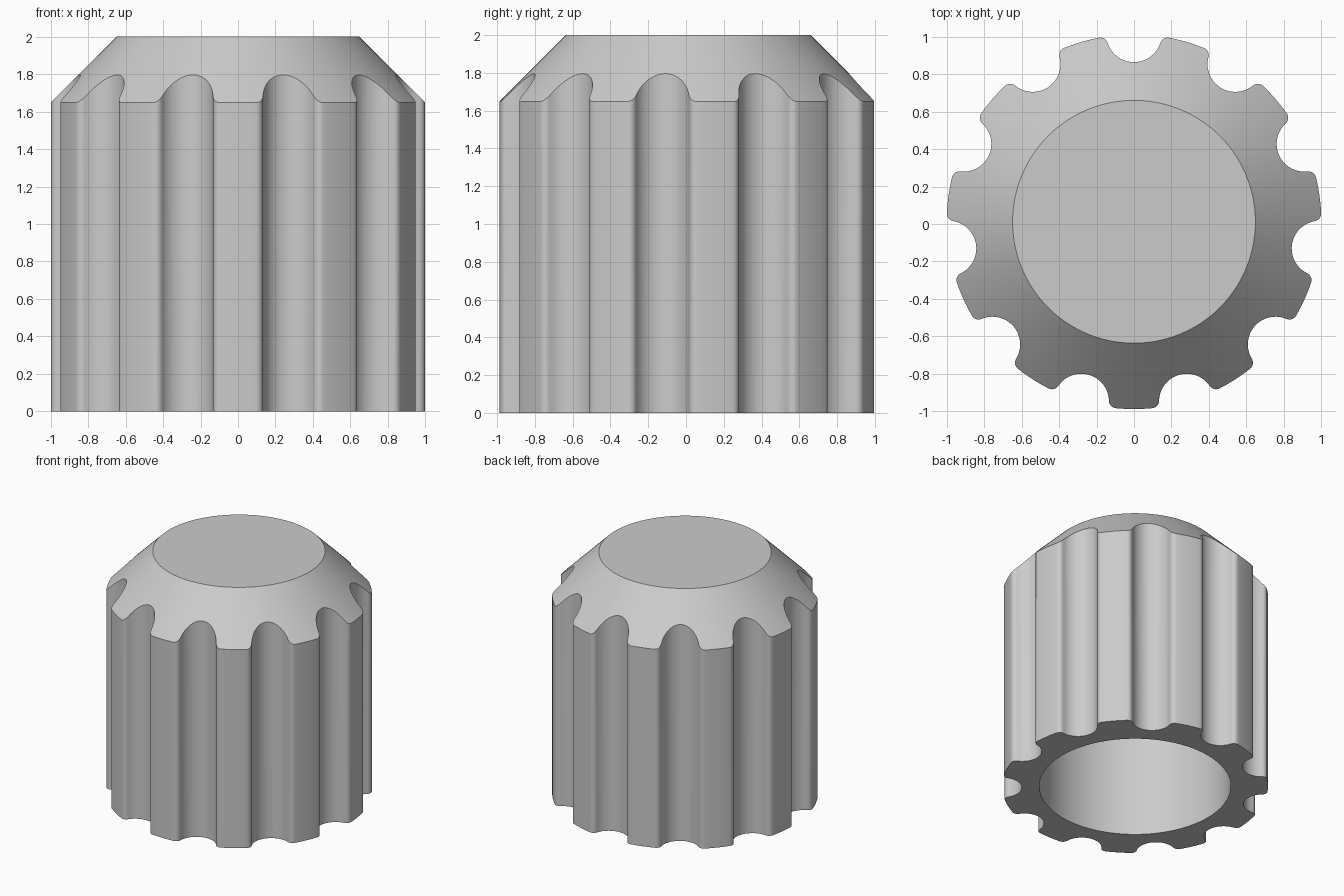
import bpy, bmesh, math
from mathutils import Vector

if "Cube" in bpy.data.objects:
    bpy.data.objects.remove(bpy.data.objects["Cube"])

TEETH = 11
R_OUT, R_TOP, R_BORE = 1.0, 0.648, 0.72   # tooth tips, flat top, bore
R_FLUTE, R_FILLET = 0.148, 0.04           # flute groove and tooth corner rounding
HEIGHT, BORE_DEPTH = 2.0, 1.65
Y_SHIFT = 0.012                           # odd tooth count: centres the bounding box


def arc(centre, radius, a0, a1, n):
    return [centre + radius * Vector((math.cos(a0 + (a1 - a0) * i / n),
                                      math.sin(a0 + (a1 - a0) * i / n))) for i in range(n + 1)]


# Half a pitch, running from the flute middle (on +x) to the tooth middle
flute = Vector((R_OUT, 0))
r_c, d = R_OUT - R_FILLET, R_FLUTE + R_FILLET
theta = math.acos((r_c ** 2 + R_OUT ** 2 - d ** 2) / (2 * r_c * R_OUT))
corner = r_c * Vector((math.cos(theta), math.sin(theta)))
to_corner = corner - flute
touch = math.atan2(to_corner.y, to_corner.x)
half = arc(flute, R_FLUTE, math.pi, touch, 10)
half += arc(corner, R_FILLET, touch - math.pi, theta - 2 * math.pi
            if touch - math.pi < -math.pi else theta, 6)[1:]
half += arc(Vector((0, 0)), R_OUT, theta, math.pi / TEETH, 3)[1:]
pitch = [Vector((p.x, -p.y)) for p in reversed(half[1:])] + half[:-1]

# Full fluted outline, with a flute facing the back
outline = []
for k in range(TEETH):
    a = math.pi / 2 + k * 2 * math.pi / TEETH
    c, s = math.cos(a), math.sin(a)
    outline += [Vector((p.x * c - p.y * s, p.x * s + p.y * c)) for p in pitch]

bm = bmesh.new()


def ring(radius, z):
    return [bm.verts.new((*(p.normalized() * radius), z)) for p in outline]


# Bore ceiling, bore mouth, fluted wall, 45 degree chamfer, flat top
rings = [
    ring(R_BORE, BORE_DEPTH),
    ring(R_BORE, 0),
    [bm.verts.new((p.x, p.y, 0)) for p in outline],
    [bm.verts.new((p.x, p.y, HEIGHT + R_TOP - p.length)) for p in outline],
    ring(R_TOP, HEIGHT),
]
n = len(outline)
for lower, upper in zip(rings, rings[1:]):
    for i in range(n):
        j = (i + 1) % n
        bm.faces.new((lower[i], lower[j], upper[j], upper[i]))
bm.faces.new(rings[-1])
bm.faces.new(list(reversed(rings[0])))
bmesh.ops.translate(bm, verts=bm.verts, vec=(0, Y_SHIFT, 0))
bmesh.ops.recalc_face_normals(bm, faces=bm.faces)

mesh = bpy.data.meshes.new("fluted_knob")
bm.to_mesh(mesh)
bm.free()
knob = bpy.data.objects.new("fluted_knob", mesh)
bpy.context.collection.objects.link(knob)

grey = bpy.data.materials.new("light grey")
grey.diffuse_color = (0.6, 0.6, 0.6, 1)
grey.use_nodes = True
grey.node_tree.nodes["Principled BSDF"].inputs["Base Color"].default_value = grey.diffuse_color
mesh.materials.append(grey)

bpy.context.view_layer.objects.active = knob
knob.select_set(True)
bpy.ops.object.shade_smooth_by_angle(angle=math.radians(30))
